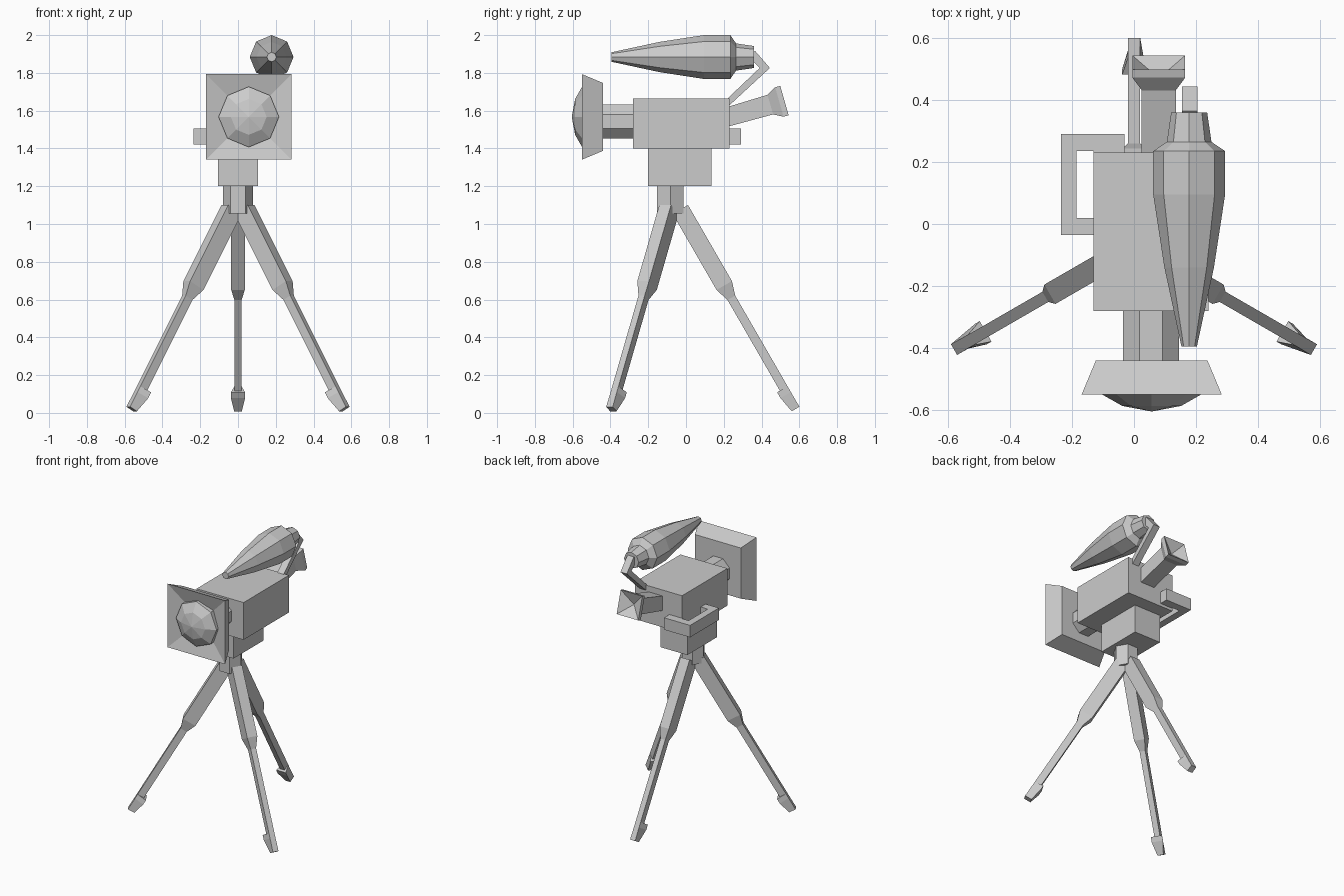
import bpy, bmesh
from math import cos, sin, pi, radians
from mathutils import Vector, Matrix

cube = bpy.data.objects.get("Cube")
if cube:
    bpy.data.objects.remove(cube, do_unlink=True)

grey = bpy.data.materials.new("plain_grey")
grey.use_nodes = True
COLOUR = (0.6, 0.6, 0.6, 1)
grey.diffuse_color = COLOUR
grey.node_tree.nodes["Principled BSDF"].inputs["Base Color"].default_value = COLOUR


def finish(name, bm, matrix=None):
    if matrix:
        bm.transform(matrix)
    bmesh.ops.recalc_face_normals(bm, faces=bm.faces)
    mesh = bpy.data.meshes.new(name)
    bm.to_mesh(mesh)
    bm.free()
    mesh.materials.append(grey)
    obj = bpy.data.objects.new(name, mesh)
    bpy.context.collection.objects.link(obj)
    return obj


def box(name, low, high):
    low, high = Vector(low), Vector(high)
    bm = bmesh.new()
    bmesh.ops.create_cube(bm, size=1)
    size = Matrix.Diagonal(high - low).to_4x4()
    return finish(name, bm, Matrix.Translation((low + high) / 2) @ size)


def loft(name, rings, matrix):
    """Skin equal-length rings of points, capping both ends."""
    bm = bmesh.new()
    loops = [[bm.verts.new(p) for p in ring] for ring in rings]
    for a, b in zip(loops, loops[1:]):
        for i in range(len(a)):
            j = (i + 1) % len(a)
            bm.faces.new((a[i], a[j], b[j], b[i]))
    bm.faces.new(loops[0])
    bm.faces.new(loops[-1])
    bmesh.ops.remove_doubles(bm, verts=bm.verts, dist=0.0005)
    return finish(name, bm, matrix)


def ring(sides, radius, z, turn=0):
    return [(radius * cos(2 * pi * i / sides + turn),
             radius * sin(2 * pi * i / sides + turn), z) for i in range(sides)]


def rect(half_x, half_y, z, mid_y=0):
    return [(sx * half_x, mid_y + sy * half_y, z)
            for sx, sy in ((-1, -1), (1, -1), (1, 1), (-1, 1))]


def plate(name, outline, height, matrix):
    """Extrude a flat outline along local z."""
    return loft(name, [[(x, y, z) for x, y in outline] for z in (0, height)], matrix)


def along_y(x, z, y=0):
    """Local z becomes +y, local y becomes -z."""
    return Matrix.Translation((x, y, z)) @ Matrix.Rotation(-pi / 2, 4, "X")


# Camera body, mount and post
box("camera_body", (-0.13, -0.28, 1.40), (0.24, 0.23, 1.665))
box("mount_block", (-0.105, -0.2, 1.20), (0.105, 0.135, 1.40))
loft("tripod_post", [ring(6, 0.08, z) for z in (1.055, 1.2)],
     Matrix.Translation((0, -0.083, 0)))

# Lens barrel, square hood with a shallow recess, and faceted glass
loft("lens_barrel", [ring(8, 0.098, z, pi / 8) for z in (-0.46, -0.27)],
     along_y(0.055, 1.543))
loft("lens_hood", [rect(h, h, z) for h, z in
                   ((0.18, -0.44), (0.226, -0.55), (0.1, -0.515))],
     along_y(0.057, 1.567))
loft("lens_glass", [ring(8, r, z) for r, z in
                    ((0.16, -0.5), (0.16, -0.55), (0.095, -0.587), (0, -0.605))],
     along_y(0.057, 1.567))

# Viewfinder: tilted square tube with flared, hollow eyepiece
loft("viewfinder", [rect(x, y, z) for x, y, z in
                    ((0.055, 0.05, -0.03), (0.055, 0.054, 0.225), (0.085, 0.081, 0.275),
                     (0.085, 0.081, 0.303), (0, 0, 0.25))],
     along_y(0.08, 1.57, 0.23) @ Matrix.Rotation(radians(16), 4, "X"))

# Side grip
plate("side_grip",
      [(-0.03, 0.29), (-0.235, 0.29), (-0.235, -0.035), (-0.12, -0.035), (-0.12, 0.02),
       (-0.185, 0.02), (-0.185, 0.235), (-0.13, 0.235), (-0.13, 0.22), (-0.03, 0.22)],
      0.085, Matrix.Translation((0, 0, 1.42)))

# Microphone and its bent arm
loft("microphone", [ring(8, r, z) for r, z in
                    ((0.025, -0.395), (0.08, -0.14), (0.116, 0.095), (0.116, 0.235),
                     (0.072, 0.265), (0.058, 0.36))],
     along_y(0.178, 1.884))
to_side = Matrix(((0, 0, 1, 0.155), (1, 0, 0, 0), (0, 1, 0, 0), (0, 0, 0, 1)))
plate("microphone_arm",
      [(0.21, 1.61), (0.444, 1.826), (0.365, 1.917), (0.33, 1.885), (0.39, 1.826),
       (0.21, 1.655)], 0.05, to_side)

# Three legs, each with a thick upper part, thin lower part and barbed foot
for name, angle in (("back_leg", 0), ("left_leg", -120), ("right_leg", 120)):
    place = (Matrix.Translation((0, -0.07, 0)) @ Matrix.Rotation(radians(angle), 4, "Z")
             @ Matrix.Translation((0, 0.65, 0.0205)) @ Matrix.Rotation(radians(30), 4, "X"))
    loft(name, [rect(x, y, z) for x, y, z in
                ((0.019, 0.0235, 0), (0.019, 0.0235, 0.68),
                 (0.036, 0.047, 0.755), (0.036, 0.047, 1.22))], place)
    foot = [[(-a, -0.04, z), (a, -0.04, z), (b, 0.0235, z), (-b, 0.0235, z)]
            for a, b, z in ((0.038, 0.019, 0.125), (0.038, 0.019, 0.09))]
    foot.append(rect(0.02, 0.0237, 0))
    loft(name.replace("leg", "foot"), foot, place)
